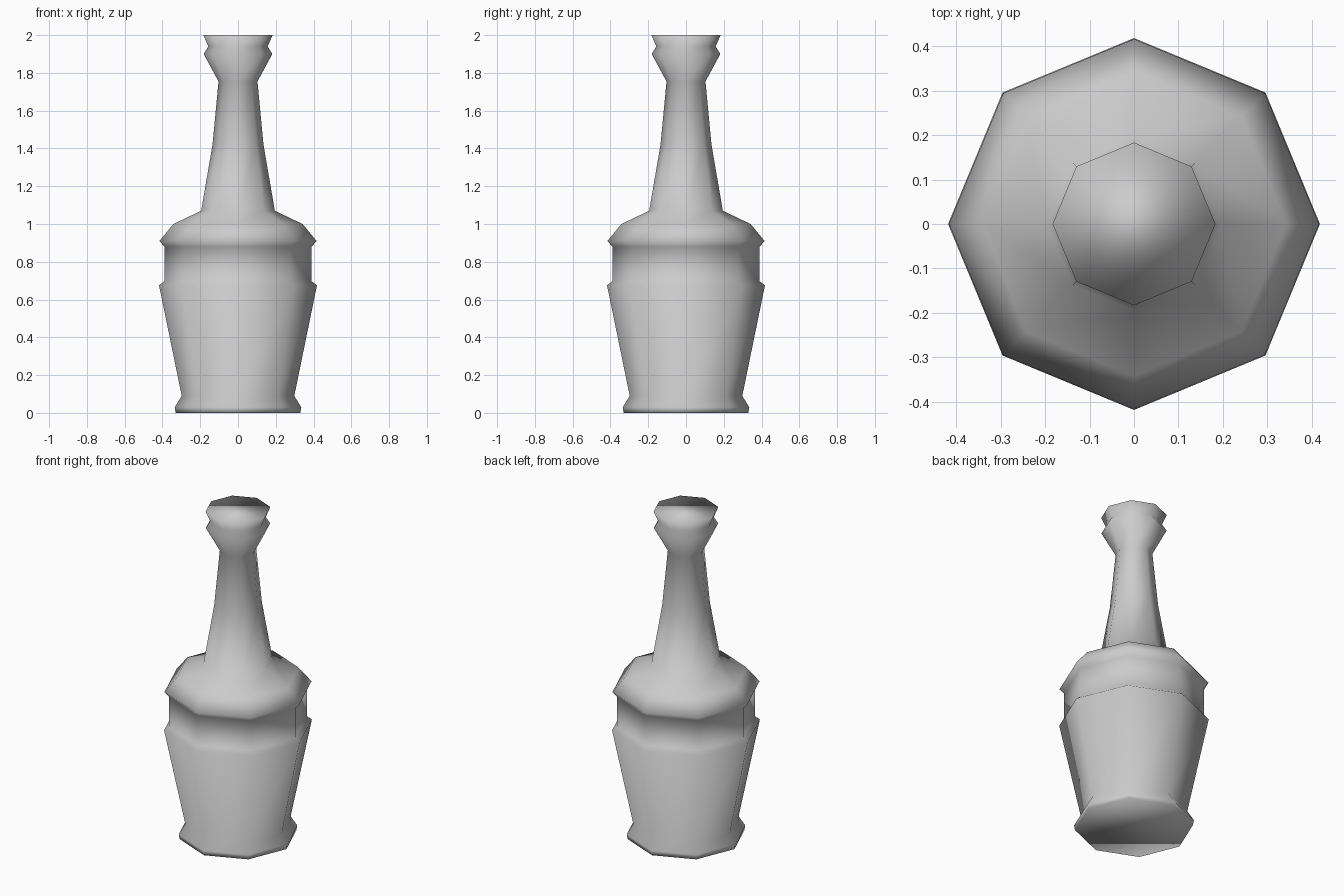
import bpy, bmesh, math

if "Cube" in bpy.data.objects:
    bpy.data.objects.remove(bpy.data.objects["Cube"])

SIDES = 8

# bottle outline: (radius, height) from the foot to the lip
PROFILE = [
    (0.33, 0.0), (0.335, 0.03), (0.298, 0.09),      # foot
    (0.418, 0.675), (0.39, 0.697),                  # tapered body
    (0.39, 0.88), (0.416, 0.91),                    # recessed band
    (0.342, 1.0), (0.195, 1.07),                    # shoulder
    (0.135, 1.42), (0.103, 1.755),                  # neck
    (0.182, 1.90), (0.157, 1.94), (0.183, 2.0),     # lip
]


def lathe(name, profile, sides):
    bm = bmesh.new()
    rings = []
    for r, z in profile:
        rings.append([bm.verts.new((r * math.cos(math.tau * i / sides),
                                    r * math.sin(math.tau * i / sides), z))
                      for i in range(sides)])
    for low, high in zip(rings, rings[1:]):
        for i in range(sides):
            j = (i + 1) % sides
            bm.faces.new((low[i], low[j], high[j], high[i]))
    # flat end caps
    bm.faces.new(rings[0][::-1])
    bm.faces.new(rings[-1])
    for f in bm.faces:
        f.smooth = True
    mesh = bpy.data.meshes.new(name)
    bm.to_mesh(mesh)
    bm.free()
    obj = bpy.data.objects.new(name, mesh)
    bpy.context.collection.objects.link(obj)
    return obj


lathe("bottle", PROFILE, SIDES)
